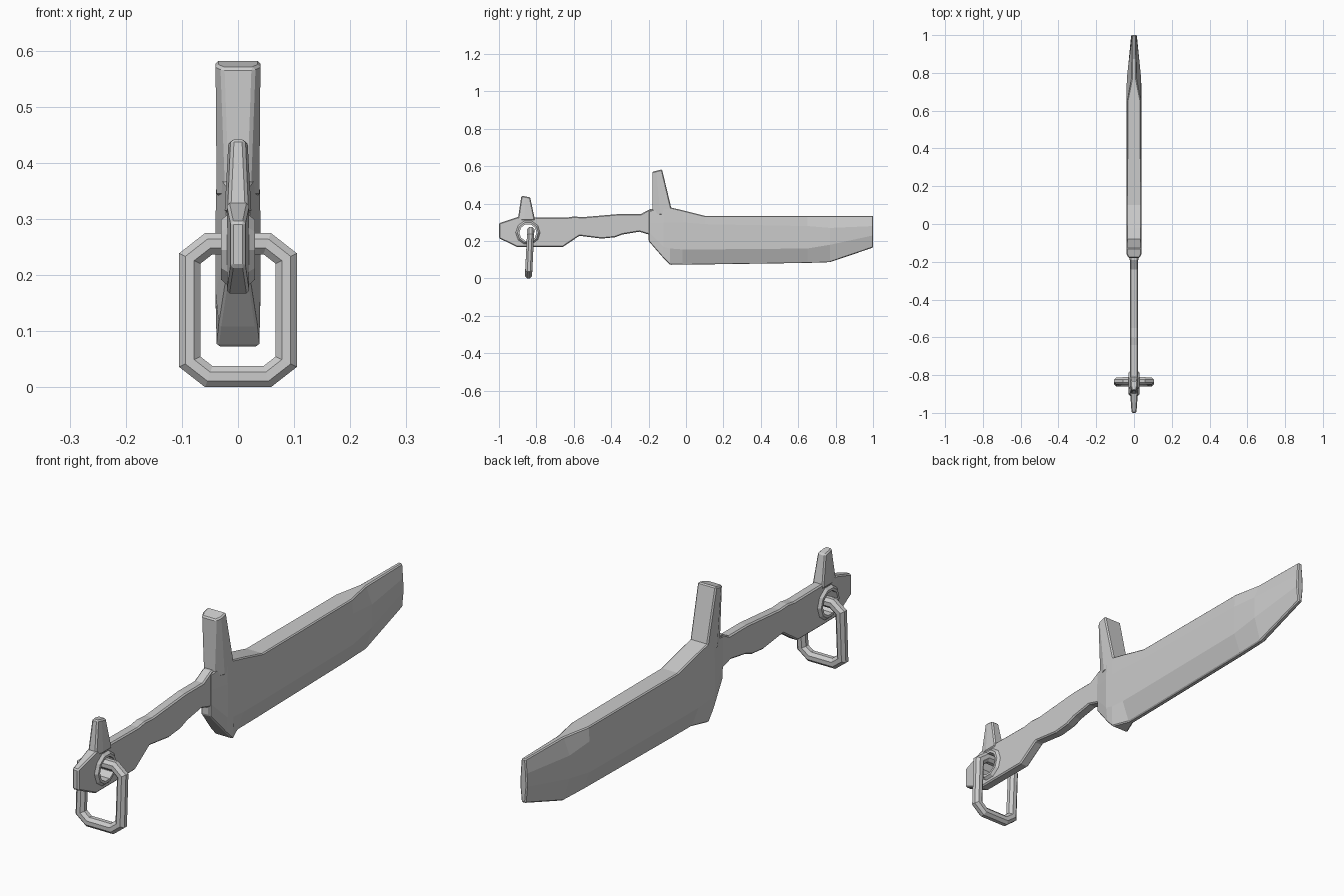
import bpy, bmesh, math

if "Cube" in bpy.data.objects:
    bpy.data.objects.remove(bpy.data.objects["Cube"])

# Single steel colour
steel = bpy.data.materials.new("grey_steel")
steel.use_nodes = True
steel.diffuse_color = (0.6, 0.6, 0.6, 1)
steel.node_tree.nodes["Principled BSDF"].inputs["Base Color"].default_value = (0.6, 0.6, 0.6, 1)


def finish(name, bm, bevel=0):
    bmesh.ops.recalc_face_normals(bm, faces=bm.faces[:])
    mesh = bpy.data.meshes.new(name)
    bm.to_mesh(mesh)
    bm.free()
    mesh.materials.append(steel)
    obj = bpy.data.objects.new(name, mesh)
    bpy.context.collection.objects.link(obj)
    if bevel:
        mod = obj.modifiers.new("chamfer", "BEVEL")
        mod.width = bevel
        mod.segments = 1
        mod.limit_method = "ANGLE"
        mod.angle_limit = math.radians(35)
    return obj


def loft(name, rings, bevel=0, capped=True):
    """Join rings of points; cap the ends, or close the loop of rings."""
    bm = bmesh.new()
    loops = [[bm.verts.new(p) for p in ring] for ring in rings]
    pairs = list(zip(loops, loops[1:]))
    if not capped:
        pairs.append((loops[-1], loops[0]))
    for a, b in pairs:
        n = len(a)
        for i in range(n):
            j = (i + 1) % n
            bm.faces.new((a[i], a[j], b[j], b[i]))
    if capped:
        bm.faces.new(loops[0])
        bm.faces.new(loops[-1])
    return finish(name, bm, bevel)


def mirrored(half):
    """Complete a symmetric ring from its +x half."""
    return half + [(-x, y, z) for x, y, z in reversed(half)]


# Blade: sections along y, each four (height, half width) pairs from spine to edge
sections = [
    (-0.20, (0.36, 0.020), (0.30, 0.020), (0.25, 0.020), (0.20, 0.020)),
    (-0.12, (0.385, 0.038), (0.30, 0.040), (0.17, 0.040), (0.108, 0.034)),
    (-0.085, (0.38, 0.038), (0.30, 0.040), (0.16, 0.040), (0.073, 0.038)),
    (-0.02, (0.365, 0.038), (0.30, 0.040), (0.155, 0.040), (0.074, 0.010)),
    (0.10, (0.335, 0.038), (0.29, 0.040), (0.155, 0.040), (0.075, 0.010)),
    (0.65, (0.335, 0.036), (0.28, 0.040), (0.16, 0.040), (0.083, 0.010)),
    (0.77, (0.335, 0.012), (0.27, 0.038), (0.18, 0.037), (0.087, 0.010)),
    (1.00, (0.335, 0.009), (0.28, 0.013), (0.23, 0.015), (0.165, 0.009)),
]
loft("blade", [mirrored([(w, y, z) for z, w in rows]) for y, *rows in sections], 0.004)


# Upright prongs: levels of (front y, front z, back y, back z, front width, back width)
def prong(name, levels):
    rings = []
    for y0, z0, y1, z1, w0, w1 in levels:
        mid = (w1, y0 + 0.4 * (y1 - y0), z0 + 0.4 * (z1 - z0))
        rings.append(mirrored([(w0, y0, z0), mid, (w1, y1, z1)]))
    loft(name, rings, 0.005)


prong("guard_prong", [(-0.18, 0.34, -0.07, 0.34, 0.021, 0.038),
                      (-0.18, 0.57, -0.128, 0.583, 0.029, 0.040)])
prong("pommel_prong", [(-0.90, 0.31, -0.807, 0.31, 0.018, 0.024),
                       (-0.88, 0.442, -0.833, 0.434, 0.012, 0.017)])

# Handle: side outline given thickness, thinned at the butt
outline = [
    (-1, 0.295), (-0.90, 0.328), (-0.64, 0.325), (-0.60, 0.331), (-0.55, 0.328),
    (-0.35, 0.345), (-0.24, 0.345), (-0.19, 0.372), (-0.15, 0.372), (-0.15, 0.22),
    (-0.20, 0.235), (-0.25, 0.25), (-0.34, 0.235), (-0.38, 0.22), (-0.45, 0.213),
    (-0.57, 0.228), (-0.66, 0.167), (-0.90, 0.167), (-1, 0.215),
]
bm = bmesh.new()
sides = [[bm.verts.new((x, y, z)) for y, z in outline] for x in (-0.02, 0.02)]
for side in sides:
    bm.faces.new(side)
for i in range(len(outline)):
    j = (i + 1) % len(outline)
    bm.faces.new((sides[0][i], sides[0][j], sides[1][j], sides[1][i]))
bmesh.ops.bisect_plane(bm, geom=bm.verts[:] + bm.edges[:] + bm.faces[:], dist=0.0005,
                       plane_co=(0, -0.90, 0), plane_no=(0, 1, 0))
for v in bm.verts:
    if v.co.y < -0.95:
        v.co.x *= 0.65
handle = finish("handle", bm, 0.005)

# Eyelet: hole through the handle with a raised collar
EYE_Y, EYE_Z, SIDES = -0.845, 0.245, 10


def circle(radius, x):
    return [(x, EYE_Y + radius * math.cos(math.tau * i / SIDES),
             EYE_Z + radius * math.sin(math.tau * i / SIDES)) for i in range(SIDES)]


cutter = loft("eyelet_cutter", [circle(0.047, -0.1), circle(0.047, 0.1)])
cutter.hide_render = True
cutter.hide_viewport = True
cutter.display_type = "WIRE"
cut = handle.modifiers.new("eyelet_hole", "BOOLEAN")
cut.operation = "DIFFERENCE"
cut.solver = "EXACT"
cut.object = cutter

loft("eyelet_collar", [circle(0.068, -0.017), circle(0.056, -0.030), circle(0.046, -0.030),
                       circle(0.046, 0.030), circle(0.056, 0.030), circle(0.068, 0.017)],
     capped=False)

# Hanging ring: rectangle with cut corners, swept with an octagonal section
quarter = [(0.086, 0.092), (0.052, 0.1185)]
path = quarter + [(-x, z) for x, z in reversed(quarter)]
path += [(-x, -z) for x, z in path]
rings = []
for k, (x, z) in enumerate(path):
    # Mitre direction is the sum of the neighbouring edge normals
    (px, pz), (nx, nz) = path[k - 1], path[(k + 1) % len(path)]
    la, lb = math.hypot(x - px, z - pz), math.hypot(nx - x, nz - z)
    ax, az = (z - pz) / la, (px - x) / la
    bx, bz = (nz - z) / lb, (x - nx) / lb
    scale = 1 / (1 + ax * bx + az * bz)
    mx, mz = (ax + bx) * scale, (az + bz) * scale
    ring = []
    for i in range(8):
        a = math.tau * (i + 0.5) / 8
        r = 0.0205 * math.cos(a)
        ring.append((x + mx * r, -0.836 + 0.05 * z + 0.0205 * math.sin(a), 0.1375 + z + mz * r))
    rings.append(ring)
loft("hanging_ring", rings, capped=False)
